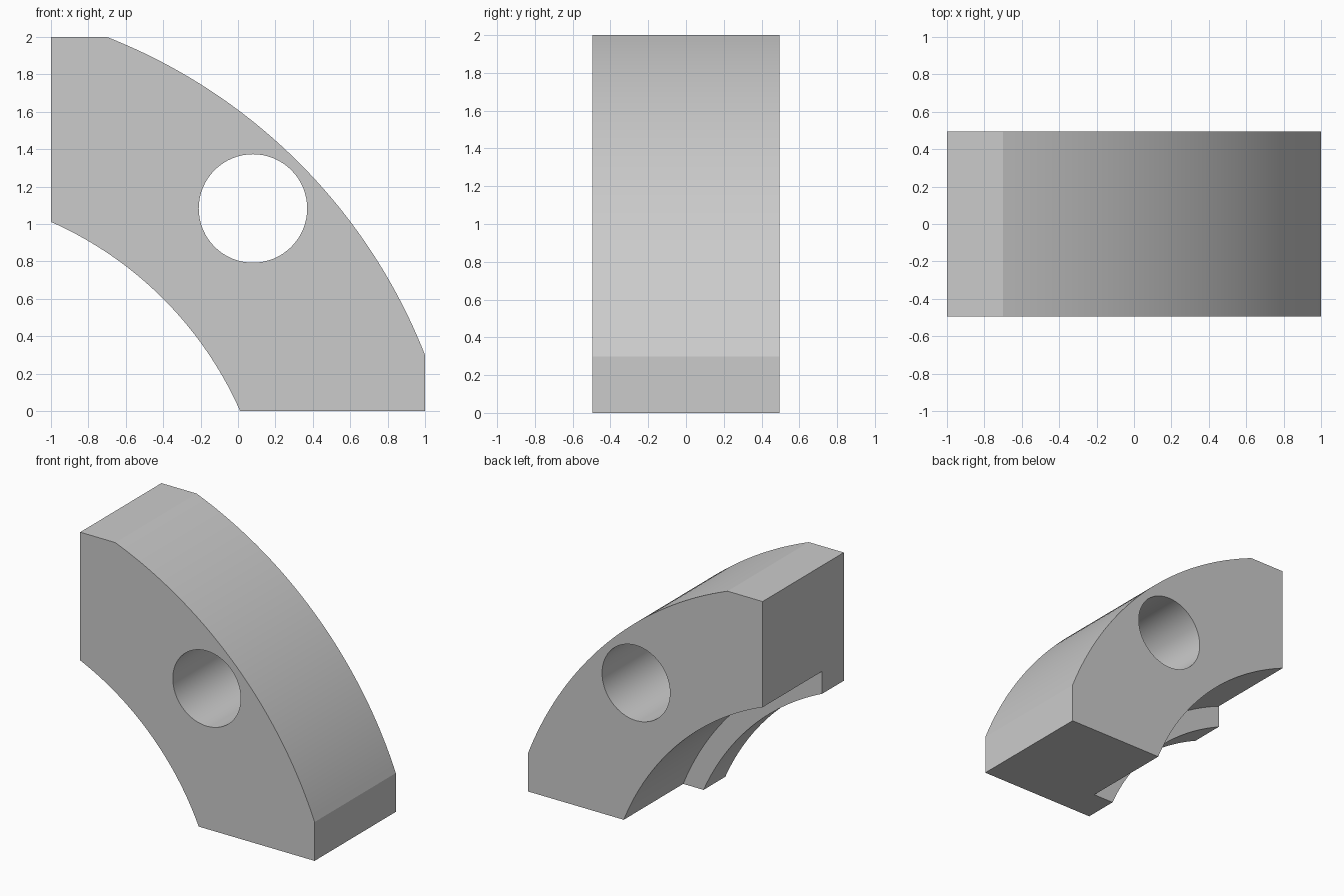
import bpy, bmesh, math

cube = bpy.data.objects.get("Cube")
if cube:
    bpy.data.objects.remove(cube, do_unlink=True)

CX, CZ = -1.8, -0.8          # shared centre of the arcs
R_OUT, R_LIP, R_BACK = 3.008, 1.98, 2.14
HALF = 0.495                 # half the thickness
STEP_Y = -0.23               # back of the front lip
SEGS = 48


def arc(radius, start, end, cx=CX, cz=CZ, n=SEGS):
    angles = [start + (end - start) * i / n for i in range(n + 1)]
    return [(cx + radius * math.cos(a), cz + radius * math.sin(a)) for a in angles]


def prism(name, profile, y0, y1):
    """Extrude an x-z profile from y0 to y1."""
    bm = bmesh.new()
    face = bm.faces.new([bm.verts.new((x, y0, z)) for x, z in profile])
    side = bmesh.ops.extrude_face_region(bm, geom=[face])["geom"]
    bmesh.ops.translate(bm, vec=(0, y1 - y0, 0),
                        verts=[v for v in side if isinstance(v, bmesh.types.BMVert)])
    bmesh.ops.recalc_face_normals(bm, faces=bm.faces)
    mesh = bpy.data.meshes.new(name)
    bm.to_mesh(mesh)
    bm.free()
    obj = bpy.data.objects.new(name, mesh)
    bpy.context.collection.objects.link(obj)
    return obj


def cut(target, cutter):
    """Subtract the cutter and discard it."""
    bpy.context.view_layer.objects.active = target
    mod = target.modifiers.new("cut", "BOOLEAN")
    mod.operation, mod.solver, mod.object = "DIFFERENCE", "EXACT", cutter
    bpy.ops.object.modifier_apply(modifier=mod.name)
    bpy.data.objects.remove(cutter, do_unlink=True)


# Arched block: both arcs are symmetric about the diagonal, trimmed square at the ends
low_out = math.acos((1 - CX) / R_OUT)
low_in = math.asin(-CZ / R_LIP)
outer = arc(R_OUT, low_out, math.pi / 2 - low_out)
inner = arc(R_LIP, math.pi / 2 - low_in, low_in)
block = prism("arched_block", [(1, 0)] + outer + [(-1, 2)] + inner, -HALF, HALF)

# Rebate behind the front lip
rebate = [(CX, CZ)] + arc(R_BACK, 0, math.pi / 2)
cut(block, prism("rebate_cutter", rebate, STEP_Y, 1))

# Round through hole
hole = arc(0.29, 0, math.tau, 0.08, 1.083, 64)[:-1]
cut(block, prism("hole_cutter", hole, -1, 1))

# Plain grey finish
grey = bpy.data.materials.new("plain_grey")
grey.use_nodes = True
colour = (0.6, 0.6, 0.6, 1)
grey.diffuse_color = colour
grey.node_tree.nodes["Principled BSDF"].inputs["Base Color"].default_value = colour
block.data.materials.clear()
block.data.materials.append(grey)

bpy.ops.object.select_all(action="DESELECT")
block.select_set(True)
bpy.context.view_layer.objects.active = block
bpy.ops.object.shade_smooth_by_angle(angle=math.radians(15))
